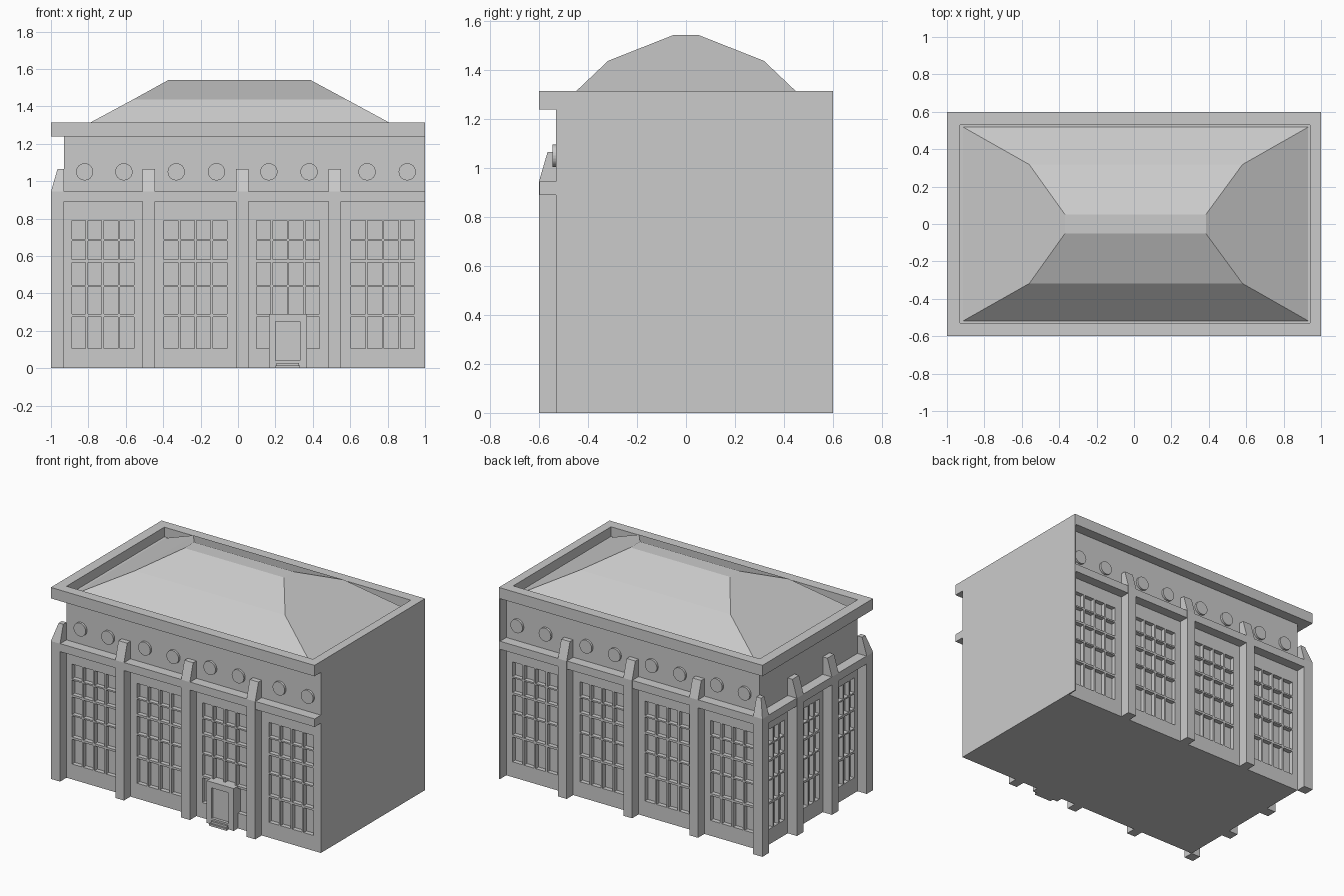
import bpy, bmesh, math
from mathutils import Matrix

if "Cube" in bpy.data.objects:
    bpy.data.objects.remove(bpy.data.objects["Cube"])


def finish(name, bm):
    bmesh.ops.recalc_face_normals(bm, faces=bm.faces)
    me = bpy.data.meshes.new(name)
    bm.to_mesh(me)
    bm.free()
    ob = bpy.data.objects.new(name, me)
    bpy.context.collection.objects.link(ob)
    return ob


def lofts(name, stacks):
    """Each stack is a list of rectangles (x0, x1, y0, y1, z) joined upwards."""
    bm = bmesh.new()
    for stack in stacks:
        rings = [[bm.verts.new(p) for p in
                  ((a, c, z), (b, c, z), (b, d, z), (a, d, z))]
                 for a, b, c, d, z in stack]
        bm.faces.new(rings[0][::-1])
        bm.faces.new(rings[-1])
        for lo, hi in zip(rings, rings[1:]):
            for i in range(4):
                j = (i + 1) % 4
                bm.faces.new((lo[i], lo[j], hi[j], hi[i]))
    return finish(name, bm)


def box(x0, x1, y0, y1, z0, z1):
    return [(x0, x1, y0, y1, z0), (x0, x1, y0, y1, z1)]


ROWS = [(.105, .275), (.29, .435), (.445, .565), (.58, .68), (.69, .79)]


def window_wall(name, u0, u1, windows, place):
    """Wall sheet with a pane opening for every window column and row."""
    panes = []
    for a, b in windows:
        w = (b - a + .012) / 4
        panes += [(a + i * w, a + (i + 1) * w - .012) for i in range(4)]
    us = [u0] + [u for p in panes for u in p] + [u1]
    zs = [0] + [z for r in ROWS for z in r] + [1.24]
    bm = bmesh.new()
    grid = [[bm.verts.new(place(u, z)) for z in zs] for u in us]
    for i in range(len(us) - 1):
        for j in range(len(zs) - 1):
            if not (i % 2 and j % 2):
                bm.faces.new((grid[i][j], grid[i + 1][j],
                              grid[i + 1][j + 1], grid[i][j + 1]))
    ob = finish(name, bm)
    mod = ob.modifiers.new("thickness", 'SOLIDIFY')
    mod.thickness = .03
    mod.offset = 0


# Solid core; its faces show as the recessed panes
lofts("building_core", [box(-.90, 1, -.50, .50, 0, 1.245)])

# Walls with window openings
BAYS = [(-.888, -.557), (-.395, -.06), (.1, .435), (.605, .945)]
for name, y in (("front_wall", -.515), ("back_wall", .515)):
    window_wall(name, -.93, 1, BAYS, lambda u, z: (u, y, z))
window_wall("left_wall", -.50, .50,
            [(c - .117, c + .117) for c in (-.38, 0, .38)],
            lambda u, z: (-.915, u, z))
lofts("back_corner_fin", [box(.992, 1, .50, .60, 0, 1.3)])

# Pillars with sloped tops
pillars = []
for s in (-1, 1):
    for x in (-.478, .022, .518):
        pillars.append([(x - .033, x + .033, *sorted((s * o, s * .52)), z)
                        for o, z in ((.6, 0), (.6, .945), (.565, 1.065))])
    pillars.append([(-o, -.93, *sorted((s * o2, s * .53)), z)
                    for o, o2, z in ((1, .6, 0), (1, .6, .945), (.965, .565, 1.065))])
    pillars.append([(-o, -.92, s * .19 - .036, s * .19 + .036, z)
                    for o, z in ((1, 0), (1, .945), (.965, 1.065))])
lofts("pillars", pillars)

# Ledge above the windows
lofts("ledge", [box(-.95, 1, -.598, -.52, .89, .945),
                box(-.95, 1, .52, .598, .89, .945),
                box(-.998, -.92, -.55, .55, .89, .945)])

# Round medallions
bm = bmesh.new()
for s in (-1, 1):
    for x in (-.82, -.61, -.33, -.115, .165, .38, .69, .905):
        m = Matrix.Translation((x, s * .533, 1.05)) @ Matrix.Rotation(math.pi / 2, 4, 'X')
        bmesh.ops.create_cone(bm, cap_ends=True, segments=24, radius1=.046,
                              radius2=.046, depth=.024, matrix=m)
finish("medallions", bm)

# Cornice rim and hipped two-pitch roof
lofts("cornice", [box(-1, 1, -.6, -.53, 1.238, 1.313),
                  box(-1, 1, .53, .6, 1.238, 1.313),
                  box(-1, -.93, -.53, .53, 1.238, 1.313),
                  box(.94, 1, -.53, .53, 1.238, 1.313)])
lofts("roof", [[(-.93, .94, -.53, .53, 1.238), (-.93, .94, -.53, .53, 1.247)],
               [(-.917, .935, -.52, .52, 1.245), (-.56, .58, -.318, .318, 1.437),
                (-.37, .385, -.052, .052, 1.542)]])

# Door, surround and steps
lofts("door_surround", [box(.165, .2, -.575, -.5, 0, .29),
                        box(.332, .37, -.575, -.5, 0, .29),
                        box(.2, .332, -.575, -.5, .25, .29),
                        box(.2, .332, -.575, -.5, 0, .04)])
lofts("door", [box(.2, .332, -.555, -.5, .04, .25)])
lofts("steps", [box(.2, .332, -.6, -.57, 0, .014),
                box(.205, .327, -.588, -.57, .014, .028)])
